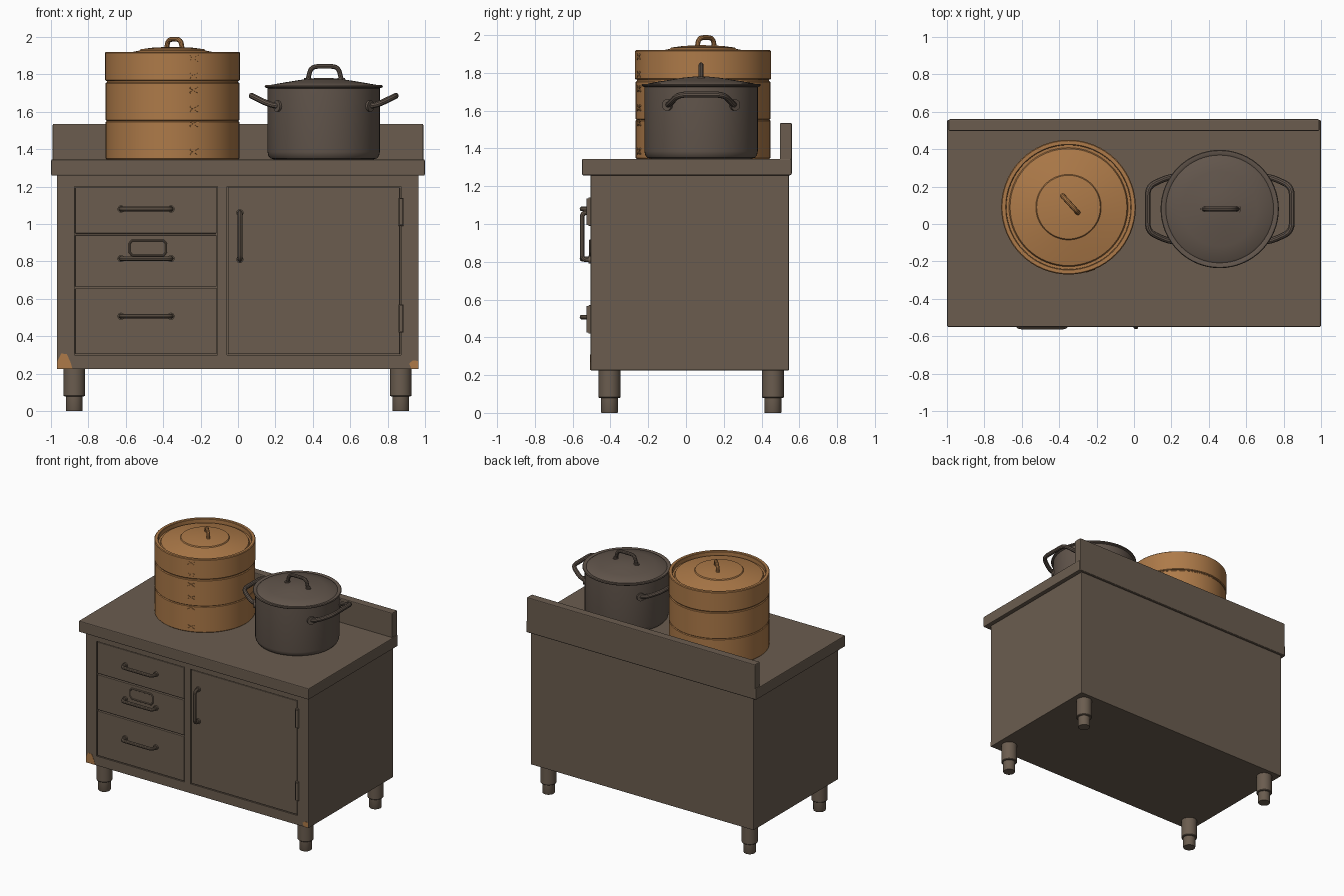
import bpy, bmesh, math
from mathutils import Vector, Matrix

cube = bpy.data.objects.get("Cube")
if cube:
    bpy.data.objects.remove(cube, do_unlink=True)


def material(name, rgb):
    m = bpy.data.materials.new(name)
    m.use_nodes = True
    m.diffuse_color = (*rgb, 1)
    m.node_tree.nodes["Principled BSDF"].inputs["Base Color"].default_value = (*rgb, 1)
    return m


METAL = material("warm grey metal", (0.145, 0.108, 0.078))
POT = material("dark pot metal", (0.122, 0.092, 0.072))
BAMBOO = material("bamboo", (0.42, 0.195, 0.066))


def add(name, bm, mat, smooth=True):
    bmesh.ops.recalc_face_normals(bm, faces=bm.faces)
    me = bpy.data.meshes.new(name)
    bm.to_mesh(me)
    bm.free()
    ob = bpy.data.objects.new(name, me)
    bpy.context.collection.objects.link(ob)
    if mat:
        me.materials.append(mat)
    if smooth:
        bpy.ops.object.select_all(action='DESELECT')
        ob.select_set(True)
        bpy.context.view_layer.objects.active = ob
        bpy.ops.object.shade_smooth_by_angle(angle=math.radians(35))
    return ob


def box(name, x, y, z, mat=METAL, bevel=0.0):
    """Box from (min, max) pairs, with optional rounded edges."""
    bm = bmesh.new()
    bmesh.ops.create_cube(bm, size=1)
    for v in bm.verts:
        v.co = [lo + (c + 0.5) * (hi - lo) for c, (lo, hi) in zip(v.co, (x, y, z))]
    if bevel:
        bmesh.ops.bevel(bm, geom=bm.edges[:], offset=bevel, segments=2,
                        affect='EDGES', profile=0.5)
    return add(name, bm, mat, smooth=False)


def lathe(name, profile, centre, mat, steps=64):
    """Turn (radius, z) points around the vertical axis."""
    bm = bmesh.new()
    vs = [bm.verts.new((r, 0, z)) for r, z in profile]
    es = [bm.edges.new(p) for p in zip(vs, vs[1:])]
    bmesh.ops.spin(bm, geom=vs + es, cent=(0, 0, 0), axis=(0, 0, 1),
                   angle=math.tau, steps=steps, use_duplicate=False)
    bmesh.ops.remove_doubles(bm, verts=bm.verts, dist=1e-4)
    bmesh.ops.translate(bm, verts=bm.verts, vec=(*centre, 0))
    return add(name, bm, mat)


def rod(name, points, radius, mat=METAL, fillet=0.03):
    """Round bar along a path with filleted corners."""
    pts = [Vector(p) for p in points]
    path = [pts[0]]
    for a, b, c in zip(pts, pts[1:], pts[2:]):
        p = b + (a - b).normalized() * min(fillet, (a - b).length * 0.49)
        q = b + (c - b).normalized() * min(fillet, (c - b).length * 0.49)
        path += [p.lerp(b, t).lerp(b.lerp(q, t), t) for t in (i / 5 for i in range(6))]
    path.append(pts[-1])
    cu = bpy.data.curves.new(name, 'CURVE')
    cu.dimensions = '3D'
    cu.bevel_depth, cu.bevel_resolution, cu.use_fill_caps = radius, 3, True
    sp = cu.splines.new('POLY')
    sp.points.add(len(path) - 1)
    for sp_pt, p in zip(sp.points, path):
        sp_pt.co = (*p, 1)
    tmp = bpy.data.objects.new(name + "_path", cu)
    bpy.context.collection.objects.link(tmp)
    me = bpy.data.meshes.new_from_object(
        tmp.evaluated_get(bpy.context.evaluated_depsgraph_get()))
    bpy.data.objects.remove(tmp, do_unlink=True)
    bm = bmesh.new()
    bm.from_mesh(me)
    bpy.data.meshes.remove(me)
    return add(name, bm, mat)


def disc(name, centre, direction, radius, depth, mat):
    bm = bmesh.new()
    rot = Vector(direction).to_track_quat('Z', 'Y').to_matrix().to_4x4()
    bmesh.ops.create_cone(bm, cap_ends=True, segments=20, radius1=radius, radius2=radius,
                          depth=depth, matrix=Matrix.Translation(centre) @ rot)
    return add(name, bm, mat)


def front_plate(name, outline, y, depth, mat):
    """Flat polygon in x and z, thickened towards the front."""
    bm = bmesh.new()
    face = bm.faces.new([bm.verts.new((x, y, z)) for x, z in outline])
    ext = bmesh.ops.extrude_face_region(bm, geom=[face])["geom"]
    bmesh.ops.translate(bm, vec=(0, -depth, 0),
                        verts=[g for g in ext if isinstance(g, bmesh.types.BMVert)])
    return add(name, bm, mat, smooth=False)


# Cabinet body with shallow openings for the drawers and the door
FRONT = -0.505
cabinet = box("cabinet", (-0.968, 0.965), (FRONT, 0.545), (0.225, 1.27), bevel=0.004)
openings = {"drawer": (-0.875, -0.11), "door": (-0.058, 0.87)}
for key, span in openings.items():
    cutter = box(key + "_cutter", span, (FRONT - 0.05, FRONT + 0.025), (0.3, 1.2), None)
    cutter.hide_render = True
    cutter.hide_set(True)
    mod = cabinet.modifiers.new(key + "_opening", 'BOOLEAN')
    mod.operation, mod.solver, mod.object = 'DIFFERENCE', 'EXACT', cutter
bpy.context.view_layer.objects.active = cabinet
for mod in list(cabinet.modifiers):
    cutter = mod.object
    bpy.ops.object.modifier_apply(modifier=mod.name)
    bpy.data.objects.remove(cutter, do_unlink=True)


def panel(name, span, z):
    g = 0.005
    box(name, (span[0] + g, span[1] - g), (FRONT + 0.002, FRONT + 0.024),
        (z[0] + g, z[1] - g), bevel=0.003)


def bar_handle(name, a, b):
    """Pull bar between two (x, z) points on the front."""
    out = FRONT - 0.045
    rod(name, [(a[0], FRONT + 0.01, a[1]), (a[0], out, a[1]),
               (b[0], out, b[1]), (b[0], FRONT + 0.01, b[1])], 0.013, fillet=0.025)
    for i, (x, z) in enumerate((a, b)):
        disc(f"{name}_base_{i}", (x, FRONT - 0.003, z), (0, -1, 0), 0.019, 0.014, METAL)


levels = [(0.945, 1.2, 1.08), (0.66, 0.945, 0.815), (0.3, 0.66, 0.507)]
for i, (low, high, grip) in enumerate(levels):
    panel(f"drawer_{i}", openings["drawer"], (low, high))
    bar_handle(f"drawer_handle_{i}", (-0.625, grip), (-0.358, grip))
panel("door", openings["door"], (0.3, 1.2))
bar_handle("door_handle", (0.01, 0.81), (0.01, 1.06))

# Label holder with cut corners, framed by a thin bar
label = [(-0.565, 0.832), (-0.398, 0.832), (-0.384, 0.85), (-0.384, 0.895),
         (-0.398, 0.912), (-0.565, 0.912), (-0.58, 0.895), (-0.58, 0.85)]
front_plate("label_holder", label, FRONT + 0.004, 0.008, METAL)
rod("label_frame", [(x, FRONT - 0.002, z) for x, z in label + label[:1]], 0.006, fillet=0.004)

# Door hinges: leaf plate and knuckle
for i, z in enumerate((1.065, 0.495)):
    box(f"hinge_leaf_{i}", (0.857, 0.885), (FRONT - 0.012, FRONT + 0.005),
        (z - 0.075, z + 0.075), bevel=0.003)
    disc(f"hinge_pin_{i}", (0.872, FRONT - 0.012, z), (0, 0, 1), 0.01, 0.14, METAL)

# Worn corner patches
front_plate("worn_patch_right", [(-0.966, 0.228), (-0.885, 0.228), (-0.895, 0.262),
            (-0.915, 0.305), (-0.945, 0.308), (-0.966, 0.265)], FRONT, 0.002, BAMBOO)
front_plate("worn_patch_left", [(0.925, 0.228), (0.963, 0.228), (0.963, 0.268),
            (0.935, 0.272), (0.915, 0.255)], FRONT, 0.002, BAMBOO)

# Counter and backsplash
box("counter", (-0.998, 0.998), (-0.55, 0.557), (1.258, 1.345), bevel=0.006)
box("backsplash", (-0.99, 0.99), (0.497, 0.56), (1.262, 1.535), bevel=0.006)

# Stepped legs
for x in (-0.875, 0.87):
    for y in (-0.405, 0.46):
        lathe("leg", [(0, 0), (0.043, 0), (0.045, 0.004), (0.045, 0.078), (0.055, 0.08),
                      (0.058, 0.084), (0.058, 0.23), (0, 0.23)], (x, y), METAL, 24)

# Steamer: two tiers and a rimmed lid
STEAMER = (-0.35, 0.09)


def tier(name, low, high, r):
    lathe(name, [(0, low), (r - 0.005, low), (r, low + 0.005), (r, high - 0.005),
                 (r - 0.005, high), (0, high)], STEAMER, BAMBOO)


tier("steamer_lower_tier", 1.345, 1.551, 0.357)
tier("steamer_upper_tier", 1.551, 1.757, 0.357)
tier("steamer_seam", 1.75, 1.77, 0.35)
lathe("steamer_lid", [(0.33, 1.764), (0.355, 1.764), (0.36, 1.769), (0.36, 1.915),
                      (0.355, 1.92), (0.336, 1.92), (0.332, 1.916), (0.332, 1.885),
                      (0.318, 1.885), (0.312, 1.897), (0.25, 1.912), (0.175, 1.927),
                      (0.17, 1.934), (0.1, 1.943), (0, 1.947)], STEAMER, BAMBOO)
d = Vector((0.042, -0.046, 0))
foot, top = Vector((*STEAMER, 1.935)) + Vector((0.01, 0.015, 0)), Vector((0, 0, 0.052))
rod("steamer_lid_handle", [foot - d, foot - d * 0.8 + top, foot + d * 0.8 + top, foot + d],
    0.013, BAMBOO, 0.035)

# Crossed binding strips down the front of the steamer
turn = Matrix.Translation((*STEAMER, 0)) @ Matrix.Rotation(math.radians(19), 4, 'Z')
for z in (1.885, 1.792, 1.715, 1.615, 1.535, 1.385):
    for tilt in (-30, 30):
        bm = bmesh.new()
        bmesh.ops.create_cube(bm, size=1)
        bmesh.ops.scale(bm, verts=bm.verts, vec=(0.055, 0.006, 0.008))
        bmesh.ops.transform(bm, verts=bm.verts, matrix=turn @ Matrix.Translation(
            (0, -0.359, z)) @ Matrix.Rotation(math.radians(tilt), 4, 'Y'))
        add("binding_strip", bm, BAMBOO, smooth=False)

# Pot with rim and domed lid
PX, PY = 0.458, 0.08
lathe("pot_body", [(0, 1.345), (0.265, 1.345), (0.285, 1.351), (0.296, 1.365), (0.3, 1.385),
                   (0.3, 1.725), (0.313, 1.73), (0.316, 1.736), (0.312, 1.742),
                   (0.295, 1.742), (0.288, 1.738), (0.28, 1.744), (0.2, 1.758),
                   (0.1, 1.774), (0.04, 1.78), (0, 1.781)], (PX, PY), POT)
rod("pot_lid_handle", [(PX - 0.085, PY, 1.768), (PX - 0.068, PY, 1.842),
                       (PX + 0.078, PY, 1.842), (PX + 0.095, PY, 1.768)], 0.013, POT, 0.035)
for s in (-1, 1):
    disc("pot_lid_handle_base", (PX + 0.005 + s * 0.09, PY, 1.775), (0, 0, 1), 0.02, 0.012, POT)
    # Side loop handles with round mounts
    rod("pot_side_handle", [(PX + s * 0.235, PY - 0.175, 1.63), (PX + s * 0.29, PY - 0.165, 1.638),
                            (PX + s * 0.385, PY - 0.12, 1.685), (PX + s * 0.385, PY + 0.12, 1.685),
                            (PX + s * 0.29, PY + 0.165, 1.638), (PX + s * 0.235, PY + 0.175, 1.63)],
        0.016, POT, 0.045)
    for t in (-1, 1):
        disc("pot_handle_mount", (PX + s * 0.245, PY + t * 0.177, 1.63),
             (s * 0.24, t * 0.175, 0), 0.03, 0.018, POT)
